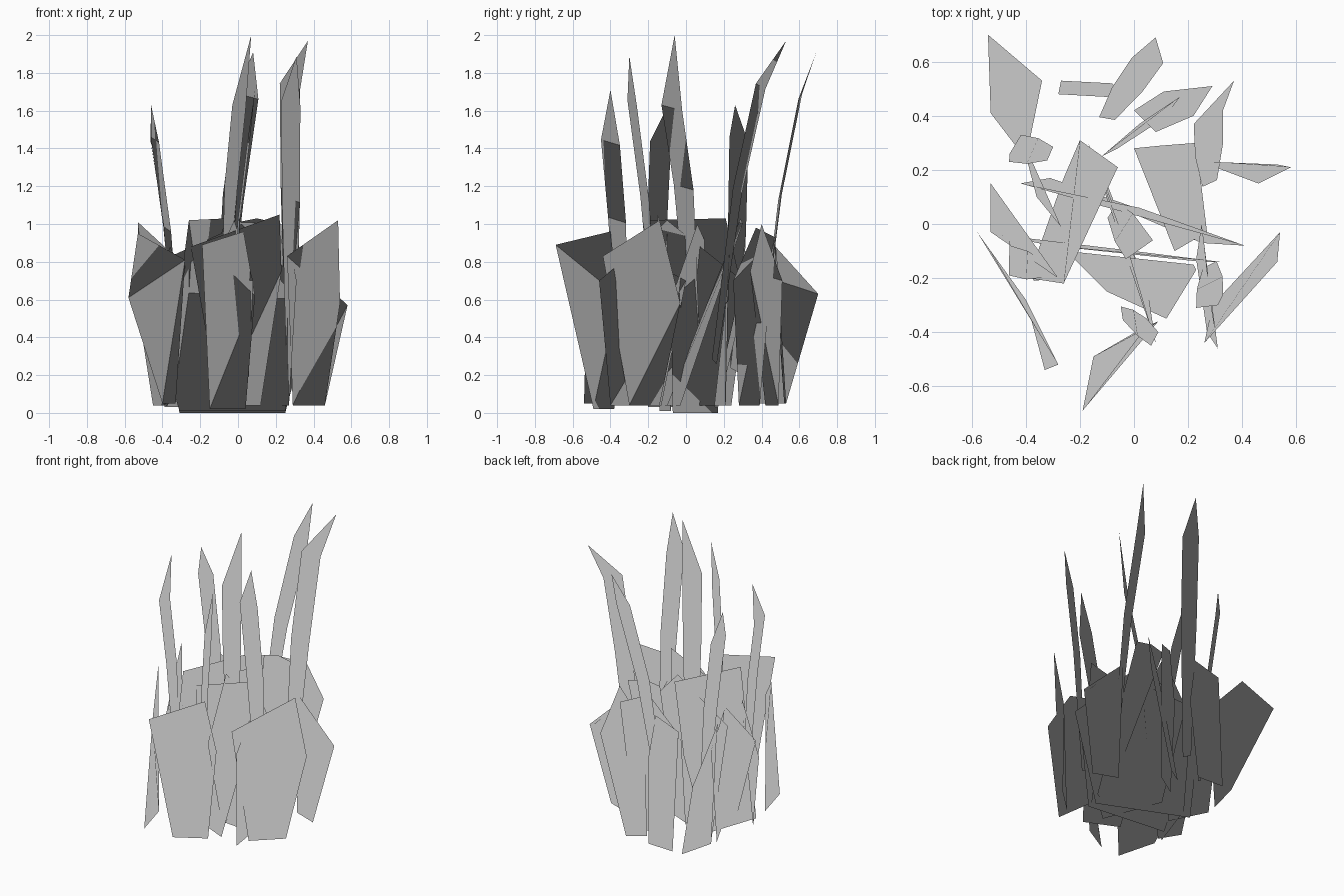
import bpy
from mathutils import Vector


def card(name, points, faces):
    """Flat foliage card, lit evenly with upward normals."""
    mesh = bpy.data.meshes.new(name)
    mesh.from_pydata(points, [], faces)
    mesh.update()
    mesh.normals_split_custom_set_from_vertices([(0, 0, 1)] * len(points))
    obj = bpy.data.objects.new(name, mesh)
    bpy.context.collection.objects.link(obj)
    return obj


def wide_leaf(name, base_a, base_b, side_b, peak, side_a, z=0.04):
    """Broad five-sided leaf: two ground corners, two shoulders, one peak."""
    pts = [(*base_a, z), (*base_b, z), side_b, peak, side_a]
    card(name, pts, [(0, 1, 2), (0, 2, 4), (4, 2, 3)])


def tall_blade(name, root, shoulder, tip, half, bend=0.84):
    """Narrow strip that bends outward and ends in a point."""
    root, shoulder, half = Vector(root), Vector(shoulder), Vector(half)
    top = tip[2]
    rows = [(root, 0.14, 0.5), (root.lerp(shoulder, 0.5), 0.6, 0.95),
            (shoulder, bend, 1.0)]
    pts = []
    for c, h, w in rows:
        pts += [(*(c - half * w), h * top + .01), (*(c + half * w), h * top - .02)]
    pts.append(tip)
    card(name, pts, [(0, 1, 3, 2), (2, 3, 5, 4), (4, 5, 6)])


# Tall pointed blades
tall_blade("tall_blade_centre", (-.08, .05), (.005, -.075), (.07, -.06, 2.0), (.035, .055), .81)
tall_blade("tall_blade_back_right", (.28, .15), (.275, .395), (.37, .53, 1.97), (.054, .025), .88)
tall_blade("tall_blade_back", (-.10, .39), (.05, .605), (.08, .69, 1.91), (.058, -.01), .88)
tall_blade("tall_blade_front_right", (.28, -.15), (.28, -.285), (.31, -.30, 1.89), (.05, .025), .87)
tall_blade("tall_blade_front", (-.045, -.33), (.055, -.40), (.09, -.40, 1.71), (-.008, .05))
tall_blade("tall_blade_left", (-.31, .26), (-.44, .28), (-.46, .26, 1.63), (.022, .05), .89)
tall_blade("tall_blade_front_left", (-.33, -.17), (-.46, -.135), (-.46, -.06, 1.7), (.003, .055))

# Outer ring of broad leaves
wide_leaf("outer_leaf_front", (-.15, -.49), (.04, -.38),
          (.09, -.36, .62), (.03, -.40, .96), (-.19, -.69, .89), .02)
wide_leaf("outer_leaf_front_right", (.29, -.30), (.46, -.14),
          (.54, -.03, .58), (.53, -.14, 1.02), (.26, -.44, .83))
wide_leaf("outer_leaf_right", (.30, .21), (.46, .15),
          (.58, .21, .57), (.53, .22, .59), (.28, .23, .85))
wide_leaf("outer_leaf_back_right", (.11, .49), (.0, .42),
          (.08, .34, .75), (.22, .40, 1.0), (.29, .51, .70))
wide_leaf("outer_leaf_back", (-.08, .52), (-.27, .53),
          (-.28, .48, .85), (-.10, .47, .91), (-.05, .48, .60), .05)
wide_leaf("outer_leaf_back_left", (-.34, .53), (-.40, .30),
          (-.40, .24, .78), (-.53, .41, .95), (-.54, .70, .63), .05)
wide_leaf("outer_leaf_left", (-.45, -.08), (-.37, -.21),
          (-.28, -.20, .78), (-.53, .15, 1.01), (-.53, -.03, .55))
wide_leaf("outer_leaf_front_left", (-.40, -.28), (-.33, -.54),
          (-.28, -.52, .81), (-.53, -.10, .95), (-.58, -.03, .61), .05)

# Inner broad leaves, leaning inward to fill the clump
wide_leaf("inner_leaf_left", (-.26, .17), (-.39, -.20),
          (-.26, -.22, 1.02), (-.06, .21, 1.03), (-.20, .31, .60), .03)
wide_leaf("inner_leaf_right", (.15, -.10), (.27, -.03),
          (.23, .30, 1.0), (.10, .29, 1.03), (.0, .28, 1.01))
wide_leaf("inner_leaf_front", (-.10, -.25), (.12, -.35),
          (.23, -.17, .75), (.22, -.15, 1.05), (-.25, -.10, .88))
wide_leaf("inner_leaf_back", (-.06, .28), (.11, .39),
          (.17, .47, .93), (.02, .37, .98), (-.12, .25, .70))
wide_leaf("inner_leaf_cross_back", (-.31, .17), (.25, -.07),
          (.41, -.08, .60), (.02, .06, 1.0), (-.42, .15, .80), .0)
wide_leaf("inner_leaf_cross_front", (-.31, -.08), (.25, -.14),
          (.32, -.14, .60), (.0, -.10, .95), (-.50, -.04, .65), .01)
wide_leaf("inner_leaf_side_right", (.27, -.40), (.23, -.13),
          (.25, .0, .70), (.28, -.28, .85), (.31, -.46, .70))
wide_leaf("inner_leaf_middle", (.05, -.24), (-.10, .15),
          (-.17, .30, .70), (-.02, -.10, 1.02), (.08, -.44, .70))
wide_leaf("inner_leaf_side_left", (-.40, .24), (-.28, .0),
          (-.27, -.01, .70), (-.36, .10, .88), (-.42, .33, .70))
